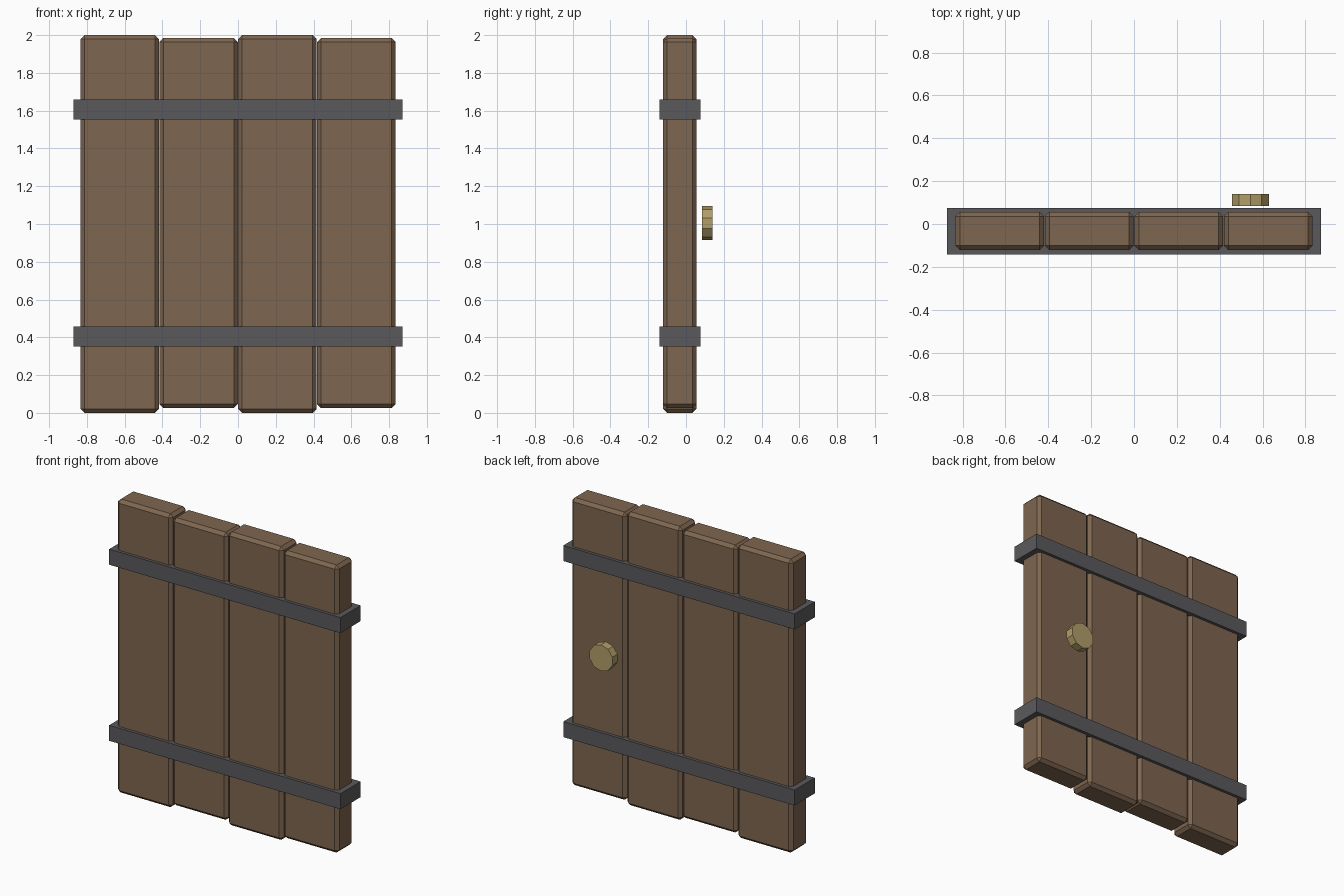
import bpy
import math

if "Cube" in bpy.data.objects:
    bpy.data.objects.remove(bpy.data.objects["Cube"])


def material(name, color):
    m = bpy.data.materials.new(name)
    m.diffuse_color = (*color, 1.0)
    m.use_nodes = True
    m.node_tree.nodes["Principled BSDF"].inputs["Base Color"].default_value = m.diffuse_color
    return m


WOOD = material("brown_wood", (0.209, 0.133, 0.080))
IRON = material("dark_iron", (0.102, 0.102, 0.109))
BRASS = material("dull_brass", (0.434, 0.342, 0.138))


def box(name, size, center, mat):
    bpy.ops.mesh.primitive_cube_add(size=1, location=center)
    ob = bpy.context.object
    ob.name = name
    ob.scale = size
    bpy.ops.object.transform_apply(location=False, rotation=False, scale=True)
    ob.data.materials.append(mat)
    return ob


# Four chamfered planks, every second one slightly shorter
for i in range(4):
    length = 2.0 if i % 2 == 0 else 1.96
    z = 1.0 if i % 2 == 0 else 1.005
    plank = box(f"plank_{i + 1}", (0.415, 0.176, length),
                ((i - 1.5) * 0.4175, -0.033, z), WOOD)
    bevel = plank.modifiers.new("chamfer", 'BEVEL')
    bevel.width = 0.021
    bevel.segments = 1

# Iron straps wrapping the planks
for name, z in (("lower_strap", 0.405), ("upper_strap", 1.605)):
    box(name, (1.744, 0.217, 0.106), (0, -0.033, z), IRON)

# Ten-sided knob floating just behind the back face
bpy.ops.mesh.primitive_cylinder_add(vertices=10, radius=0.09, depth=0.056,
                                    location=(0.543, 0.112, 1.004),
                                    rotation=(math.pi / 2, 0, 0))
knob = bpy.context.object
knob.name = "door_knob"
knob.data.materials.append(BRASS)
